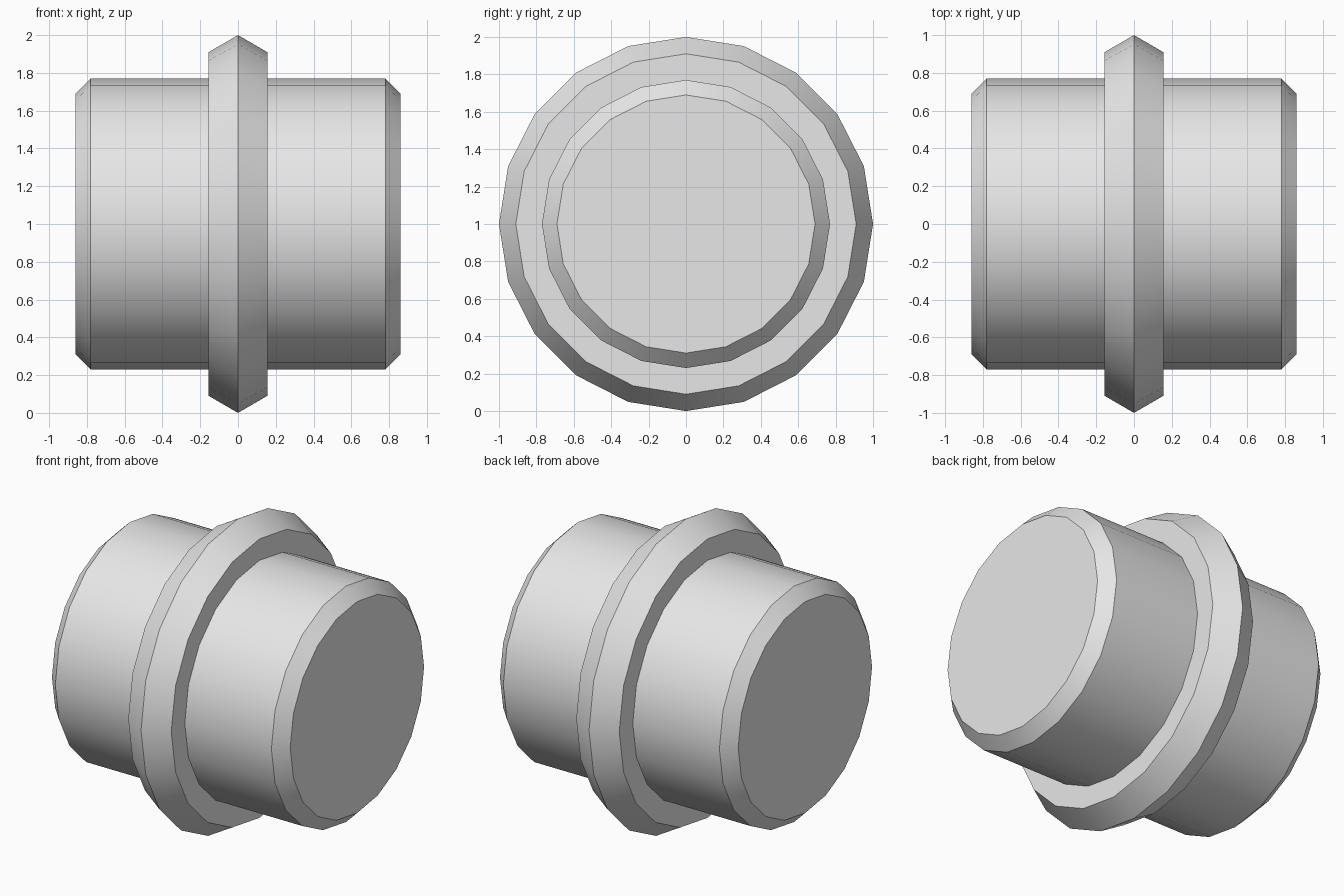
import bpy, bmesh, math

if "Cube" in bpy.data.objects:
    bpy.data.objects.remove(bpy.data.objects["Cube"])

SIDES = 20

grey = bpy.data.materials.new("plain grey")
grey.diffuse_color = (0.8, 0.8, 0.8, 1.0)
grey.use_nodes = True
grey.node_tree.nodes["Principled BSDF"].inputs["Base Color"].default_value = grey.diffuse_color


def lathe_x(name, half_profile):
    """Closed solid turned around the x axis; profile is mirrored across x = 0."""
    mirrored = [(-x, r) for x, r in reversed(half_profile) if x > 0]
    profile = mirrored + half_profile
    bm = bmesh.new()
    rings = []
    for x, r in profile:
        rings.append([bm.verts.new((x,
                                    r * math.sin(2 * math.pi * i / SIDES),
                                    1 + r * math.cos(2 * math.pi * i / SIDES)))
                      for i in range(SIDES)])
    for a, b in zip(rings, rings[1:]):
        for i in range(SIDES):
            j = (i + 1) % SIDES
            bm.faces.new((a[i], a[j], b[j], b[i]))
    bm.faces.new(rings[0])
    bm.faces.new(rings[-1])
    bmesh.ops.recalc_face_normals(bm, faces=bm.faces)
    mesh = bpy.data.meshes.new(name)
    bm.to_mesh(mesh)
    bm.free()
    mesh.materials.append(grey)
    obj = bpy.data.objects.new(name, mesh)
    bpy.context.collection.objects.link(obj)
    bpy.ops.object.select_all(action='DESELECT')
    obj.select_set(True)
    bpy.context.view_layer.objects.active = obj
    bpy.ops.object.shade_smooth_by_angle(angle=math.radians(30))
    return obj


# One turned piece: ridged central collar, straight barrels, chamfered ends
lathe_x("collared_barrel", [(0.0, 1.0), (0.155, 0.91), (0.155, 0.77),
                            (0.78, 0.77), (0.86, 0.69)])
